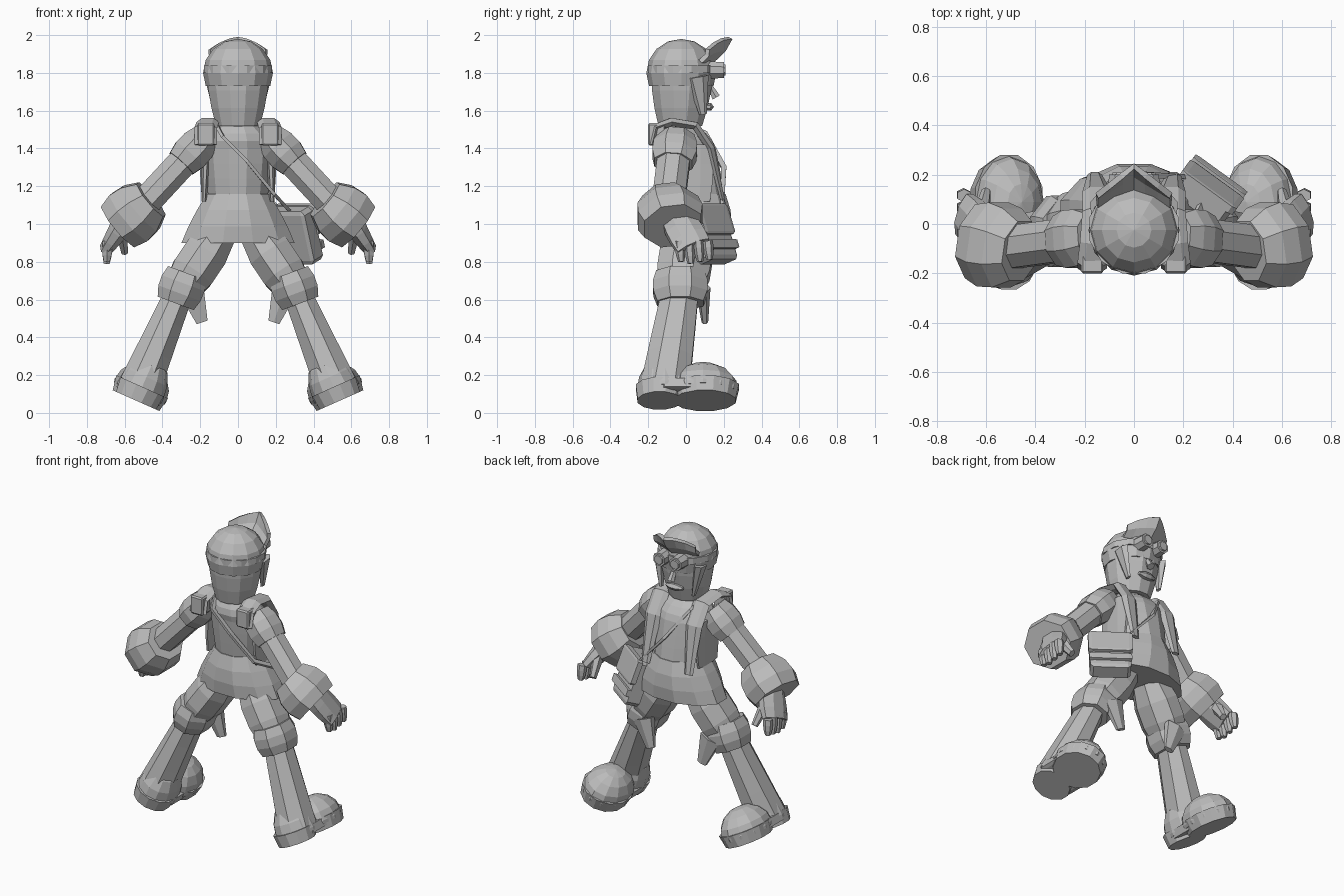
import bpy, bmesh, math
from mathutils import Vector, Matrix

cube = bpy.data.objects.get("Cube")
if cube:
    bpy.data.objects.remove(cube)

X, Y, Z = Vector((1, 0, 0)), Vector((0, 1, 0)), Vector((0, 0, 1))
SHADE = (0.5, 0.5, 0.5, 1)
grey = bpy.data.materials.new("plain grey")
grey.use_nodes = True
grey.diffuse_color = SHADE
grey.node_tree.nodes["Principled BSDF"].inputs["Base Color"].default_value = SHADE


def point(x, y, z):
    return Vector((x, y, z))


def finish(name, bm, mirror=False, matrix=None):
    if matrix:
        bm.transform(matrix)
    bmesh.ops.recalc_face_normals(bm, faces=bm.faces)
    mesh = bpy.data.meshes.new(name)
    bm.to_mesh(mesh)
    bm.free()
    mesh.materials.append(grey)
    obj = bpy.data.objects.new(name, mesh)
    bpy.context.collection.objects.link(obj)
    if mirror:
        obj.modifiers.new("mirror", "MIRROR").use_mirror_merge = False
    return obj


def loft(name, centres, radii, sides=8, axis=None, ref=Y, mirror=False, matrix=None):
    """Skin elliptical rings, one for each centre along a path."""
    bm = bmesh.new()
    loops = []
    last = len(centres) - 1
    for i, (centre, (wide, deep)) in enumerate(zip(centres, radii)):
        along = axis or (centres[min(i + 1, last)] - centres[max(i - 1, 0)]).normalized()
        u = ref.cross(along).normalized()
        v = along.cross(u)
        angles = [math.tau * (k + 0.5) / sides for k in range(sides)]
        loops.append([bm.verts.new(centre + u * wide * math.cos(a) + v * deep * math.sin(a)) for a in angles])
    for low, high in zip(loops, loops[1:]):
        for k in range(sides):
            bm.faces.new((low[k], low[k - 1], high[k - 1], high[k]))
    bm.faces.new(loops[0])
    bm.faces.new(loops[-1])
    return finish(name, bm, mirror, matrix)


def limb(name, start, end, r_start, r_end, depth=1.2, end_depth=None, bulge=0.0, steps=3, **options):
    """Tapered tube between two points, with an optional swelling in the middle."""
    end_depth = end_depth or depth
    centres, radii = [], []
    for i in range(steps + 1):
        t = i / steps
        r = r_start + (r_end - r_start) * t + bulge * math.sin(math.pi * t)
        centres.append(start.lerp(end, t))
        radii.append((r, r * (depth + (end_depth - depth) * t)))
    return loft(name, centres, radii, **options)


def ribbon(name, points, wide, deep, **options):
    """Flat band through points, narrowed at its last end."""
    radii = [(wide, deep)] * (len(points) - 1) + [(wide / 2, deep / 2)]
    return loft(name, points, radii, **options)


def dome(name, centre, size, cut, mirror=False, matrix=Matrix()):
    """Faceted ellipsoid, closed flat below the cut height."""
    bm = bmesh.new()
    bmesh.ops.create_uvsphere(bm, u_segments=12, v_segments=8, radius=1)
    bm.transform(Matrix.Translation(centre) @ Matrix.Diagonal((*size, 1)))
    parts = bm.verts[:] + bm.edges[:] + bm.faces[:]
    bmesh.ops.bisect_plane(bm, geom=parts, plane_co=Z * cut, plane_no=Z, clear_inner=True)
    bmesh.ops.holes_fill(bm, edges=[e for e in bm.edges if e.is_boundary])
    return finish(name, bm, mirror, matrix)


def box(name, centre, size, rotation=Matrix(), mirror=False):
    bm = bmesh.new()
    bmesh.ops.create_cube(bm, size=1)
    bmesh.ops.bevel(bm, geom=bm.edges[:], offset=0.08, segments=1, affect="EDGES")
    return finish(name, bm, mirror, Matrix.Translation(centre) @ rotation @ Matrix.Diagonal((*size, 1)))


# Head, cap and goggles
temple = point(0, -0.02, 1.8)
neck = point(0, -0.03, 1.52)
limb("neck", point(0, -0.02, 1.45), neck, 0.09, 0.09, depth=1, sides=12, axis=Z)
limb("head", neck, temple, 0.12, 0.17, depth=1, bulge=0.01, sides=12, axis=Z)
dome("cap", point(0, -0.025, 1.8), (0.185, 0.185, 0.18), cut=1.73)
limb("goggle_strap", temple, temple + Z * 0.04, 0.187, 0.187, depth=1, steps=1, sides=12, axis=Z)
lens = point(0.06, 0.12, 1.815)
limb("goggle_rim", lens, lens + Y * 0.08, 0.05, 0.045, depth=1, ref=Z, mirror=True)
limb("goggle_lens", lens + Y * 0.07, lens + Y * 0.09, 0.035, 0.03, depth=1, ref=Z, mirror=True)
limb("nose", point(0, 0.12, 1.74), point(0, 0.16, 1.67), 0.015, 0.025, depth=1, sides=6, ref=X)
limb("mouth", point(-0.06, 0.12, 1.62), point(0.06, 0.12, 1.62), 0.01, 0.01, bulge=0.015, sides=6)
limb("side_hair", point(0.15, 0.06, 1.78), point(0.12, 0.09, 1.58), 0.03, 0.01, depth=2, sides=6, mirror=True)

# Upturned peak, pointed in the middle
bm = bmesh.new()
columns = []
for i in range(-3, 4):
    x, side = i / 20, abs(i) / 3
    root = point(x, 0.135 - 0.06 * side, 1.86)
    tip = point(x, 0.235 - 0.12 * side, 1.985 - 0.06 * side ** 2)
    middle = root.lerp(tip, 0.5) + Y * 0.015
    columns.append([bm.verts.new(p) for p in (root, middle, tip)])
for a, b in zip(columns, columns[1:]):
    for j in range(2):
        bm.faces.new((a[j], b[j], b[j + 1], a[j + 1]))
solid = finish("cap_peak", bm).modifiers.new("thickness", "SOLIDIFY")
solid.thickness = 0.025
solid.offset = 0

# Body and tunic
waist = point(0, 0.045, 1.16)
chest = point(0, 0.01, 1.4)
hem = point(0, 0.045, 0.9)
limb("torso", waist, chest, 0.165, 0.19, depth=1, end_depth=0.8, sides=12, axis=Z)
limb("shoulders", chest, neck, 0.19, 0.11, depth=0.8, bulge=0.025, sides=12, axis=Z)
limb("tunic_skirt", waist, hem, 0.17, 0.31, depth=1, end_depth=0.63, bulge=0.01, sides=12, axis=Z)
lapel = [point(0.17, -0.18, 1.42), point(0.17, -0.16, 1.51), point(0.16, -0.08, 1.54), point(0.15, 0.05, 1.52),
         point(0.15, 0.13, 1.4), point(0.16, 0.2, 1.1)]
ribbon("vest_lapel", lapel, wide=0.025, deep=0.06, sides=6, ref=X, mirror=True)
limb("vest_side", point(0.17, 0.03, 1.42), point(0.18, 0.03, 1.12), 0.03, 0.015, depth=4, end_depth=7, mirror=True)
box("shoulder_pad", point(0.17, -0.155, 1.475), (0.09, 0.09, 0.12), mirror=True)

# Satchel and its strap on the left hip
bag = point(0.3, 0.13, 0.94)
back = [bag + Z * 0.1, point(0.19, -0.1, 1.16), point(0.05, -0.15, 1.33), point(-0.08, -0.155, 1.46)]
front = [point(-0.12, -0.05, 1.54), point(-0.1, 0.1, 1.48), point(0.02, 0.2, 1.3), bag + point(-0.04, 0.06, 0.1)]
ribbon("satchel_strap", back + front, wide=0.02, deep=0.012, sides=4, ref=X + Z)
tilt = Matrix.Rotation(math.radians(-36), 4, "Z") @ Matrix.Rotation(math.radians(20), 4, "X")
box("satchel", bag, (0.25, 0.1, 0.3), tilt)
box("satchel_flap", bag + tilt @ point(0, 0.05, 0.07), (0.27, 0.04, 0.17), tilt)
box("satchel_band", bag + tilt @ point(0, 0.055, -0.07), (0.26, 0.03, 0.05), tilt)

# Arms, cuffs and hands
shoulder = point(0.17, -0.05, 1.46)
wrist = point(0.54, -0.1, 1.06)
limb("sleeve", shoulder, wrist, 0.085, 0.085, depth=1.1, steps=4, mirror=True)
limb("shoulder_cap", shoulder, shoulder.lerp(wrist, 0.35), 0.085, 0.09, bulge=0.02, mirror=True)
limb("glove_cuff", point(0.46, -0.11, 1.13), point(0.63, -0.07, 0.99), 0.12, 0.15, depth=1.1, bulge=0.035, mirror=True)
knuckles = point(0.69, 0.04, 0.88)
limb("palm", point(0.59, -0.05, 1.03), knuckles, 0.07, 0.04, depth=1.3, end_depth=2.5, mirror=True)
for i in range(4):
    base = knuckles + point(0, (i - 1.5) * 0.05, 0.03)
    tip = base + point(0.005, 0.01, 0.01 * abs(i - 1) - 0.12)
    limb("finger_%d" % (i + 1), base, tip, 0.03, 0.018, depth=0.9, bulge=0.006, sides=6, mirror=True)
limb("thumb", point(0.62, 0.04, 0.97), point(0.6, 0.13, 0.85), 0.035, 0.02, sides=6, mirror=True)

# Legs and boots
hip = point(0.1, 0.02, 0.95)
knee = point(0.31, -0.03, 0.64)
ankle = point(0.52, -0.11, 0.14)
limb("trouser_leg", hip, knee, 0.1, 0.1, bulge=0.03, mirror=True)
limb("boot_fold", point(0.27, -0.03, 0.74), point(0.33, -0.03, 0.58), 0.115, 0.11, bulge=0.02, mirror=True)
limb("boot_flap", point(0.25, 0.09, 0.66), point(0.19, 0.1, 0.48), 0.08, 0.035, depth=0.5, sides=6, mirror=True)
limb("boot_shaft", knee, ankle, 0.08, 0.12, depth=1.3, end_depth=1.15, mirror=True)

# Feet, leaning with the legs, on soles with a heel step
lean = Matrix.Rotation(math.radians(-24), 4, "Y")
foot = Matrix.Translation(point(0.54, 0, 0.065)) @ lean
dome("boot_toe", point(0, 0.09, 0.06), (0.15, 0.19, 0.15), cut=0.04, mirror=True, matrix=foot)
dome("boot_heel", point(0, -0.11, 0.06), (0.13, 0.15, 0.2), cut=0.04, mirror=True, matrix=foot)
toe, heel = Y * 0.1, Y * -0.14
limb("toe_sole", toe, toe + Z * 0.08, 0.14, 0.155, steps=2, sides=12, axis=Z, mirror=True, matrix=foot)
limb("heel_sole", heel, heel + Z * 0.08, 0.12, 0.13, depth=1, steps=2, sides=12, axis=Z, mirror=True, matrix=foot)
box("arch_sole", foot @ point(0, -0.03, 0.05), (0.25, 0.2, 0.06), lean, mirror=True)
